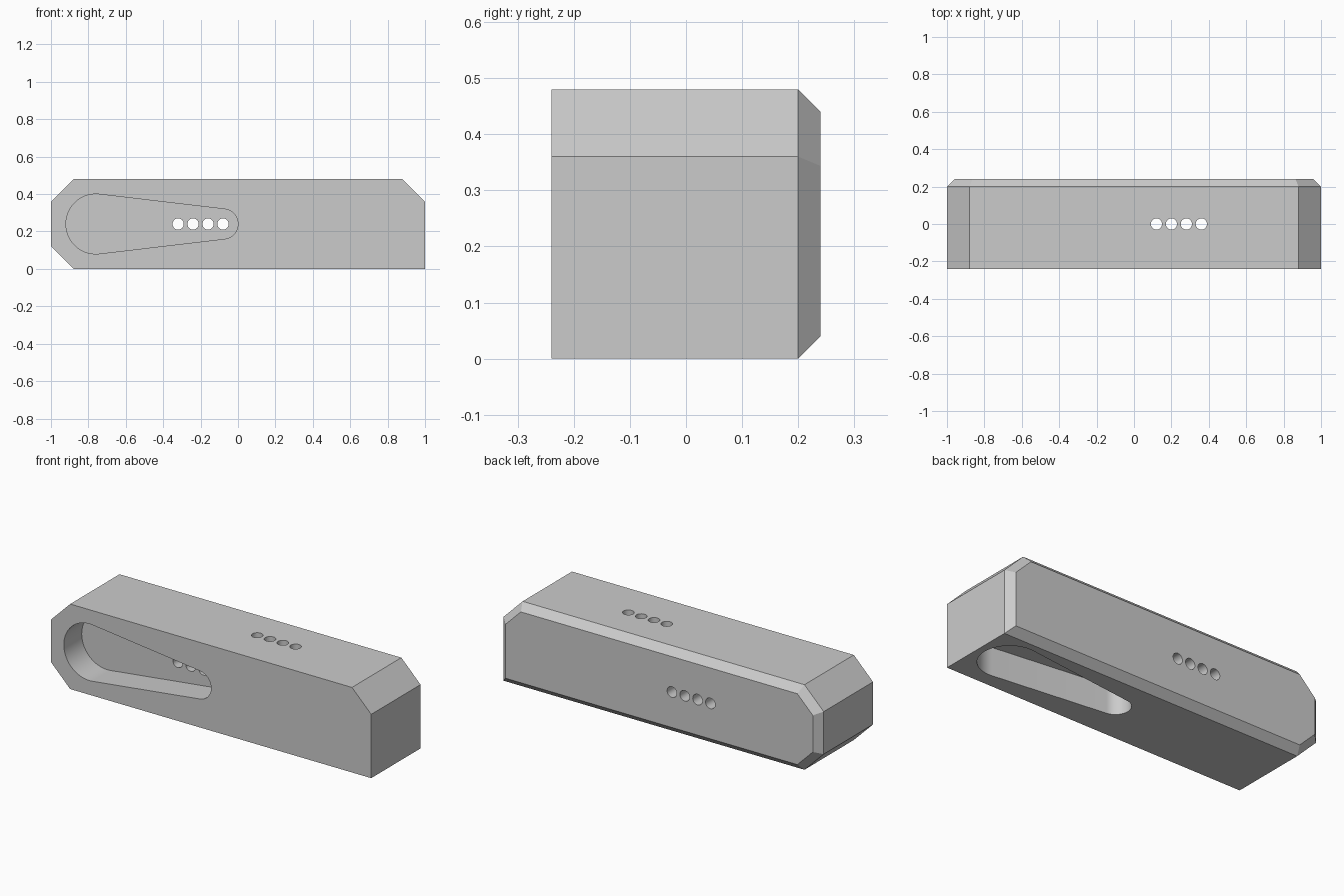
import bpy, bmesh, math

if "Cube" in bpy.data.objects:
    bpy.data.objects.remove(bpy.data.objects["Cube"])

grey = bpy.data.materials.new("plain grey")
grey.diffuse_color = (0.6, 0.6, 0.6, 1)
grey.use_nodes = True
grey.node_tree.nodes["Principled BSDF"].inputs["Base Color"].default_value = grey.diffuse_color


def prism(name, points, axis, start, end):
    """Extrude a 2D profile: axis 'y' uses (x, z) points, axis 'z' uses (x, y)."""
    place = (lambda a, b, d: (a, d, b)) if axis == 'y' else (lambda a, b, d: (a, b, d))
    bm = bmesh.new()
    face = bm.faces.new([bm.verts.new(place(a, b, start)) for a, b in points])
    top = bmesh.ops.extrude_face_region(bm, geom=[face])["geom"]
    for v in top:
        if isinstance(v, bmesh.types.BMVert):
            v.co['xyz'.index(axis)] = end
    bmesh.ops.recalc_face_normals(bm, faces=bm.faces[:])
    mesh = bpy.data.meshes.new(name)
    bm.to_mesh(mesh)
    bm.free()
    obj = bpy.data.objects.new(name, mesh)
    bpy.context.collection.objects.link(obj)
    return obj


def arc(cx, cy, r, a0, a1, n):
    return [(cx + r * math.cos(a0 + (a1 - a0) * i / n),
             cy + r * math.sin(a0 + (a1 - a0) * i / n)) for i in range(n + 1)]


def teardrop(big_x, small_x, cy, big_r=0.16, small_r=0.08):
    """Two circles joined by their outer tangents."""
    side = 1 if small_x > big_x else -1
    t = math.acos((big_r - small_r) / abs(small_x - big_x))
    pts = arc(big_x, cy, big_r, t, 2 * math.pi - t, 40) + arc(small_x, cy, small_r, -t, t, 32)
    if side < 0:
        pts = (arc(big_x, cy, big_r, t - math.pi, math.pi - t, 40)
               + arc(small_x, cy, small_r, math.pi - t, math.pi + t, 32))
    return pts


def circle(cx, cy, r=0.03, n=32):
    return arc(cx, cy, r, 0, 2 * math.pi, n)[:-1]


# Body: bar with three clipped corners
body = prism("body", [(-0.88, 0), (1, 0), (1, 0.36), (0.88, 0.48),
                      (-0.88, 0.48), (-1, 0.36), (-1, 0.12)], 'y', -0.24, 0.2)

# Chamfer around the back face
bm = bmesh.new()
bm.from_mesh(body.data)
back = max(bm.faces, key=lambda f: f.calc_center_median().y)
bmesh.ops.inset_region(bm, faces=[back], thickness=0.04, depth=0, use_even_offset=True)
for v in back.verts:
    v.co.y = 0.24
bm.to_mesh(body.data)
bm.free()

# Tapered pockets in the front and the underside
cutters = [prism("front_pocket_cutter", teardrop(-0.76, -0.08, 0.24), 'y', -0.4, -0.08),
           prism("bottom_pocket_cutter", teardrop(0.8, 0.12, 0), 'z', -0.2, 0.16)]

# Rows of four holes running out of each pocket
for i in range(4):
    cutters.append(prism("back_hole_cutter", circle(-0.32 + 0.08 * i, 0.24), 'y', -0.15, 0.4))
    cutters.append(prism("top_hole_cutter", circle(0.12 + 0.08 * i, 0), 'z', 0.1, 0.6))

for c in cutters:
    c.hide_render = True
    mod = body.modifiers.new(c.name, 'BOOLEAN')
    mod.operation = 'DIFFERENCE'
    mod.solver = 'EXACT'
    mod.object = c

# Bake the cuts and remove the cutters
graph = bpy.context.evaluated_depsgraph_get()
cut_mesh = bpy.data.meshes.new_from_object(body.evaluated_get(graph))
body.modifiers.clear()
body.data = cut_mesh
for c in cutters:
    bpy.data.objects.remove(c)

body.data.materials.clear()
body.data.materials.append(grey)
for p in body.data.polygons:
    p.material_index = 0

# Smooth the round walls, keep the chamfers crisp
bpy.context.view_layer.objects.active = body
body.select_set(True)
bpy.ops.object.shade_smooth_by_angle(angle=math.radians(25))
